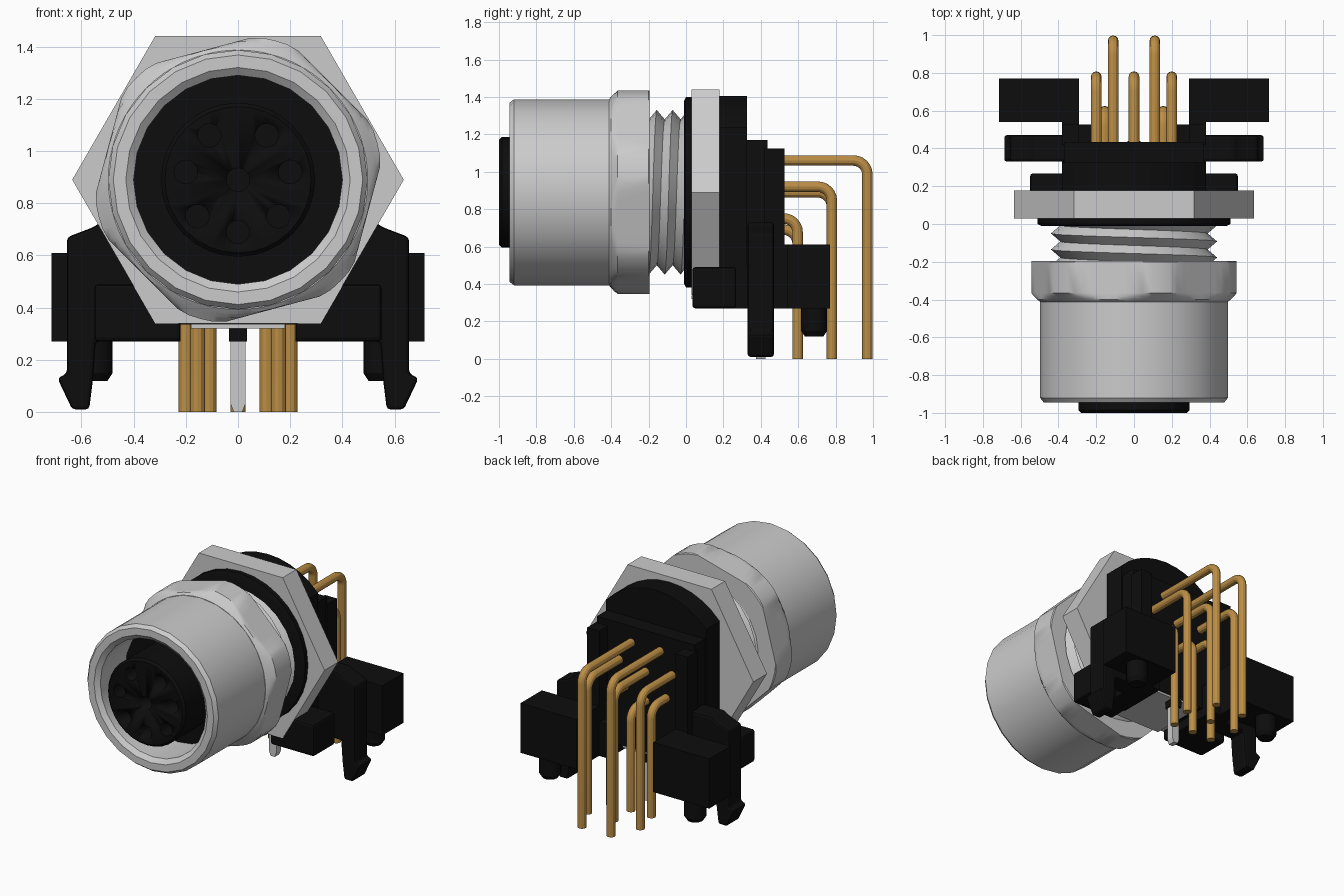
import bpy, bmesh, math
from mathutils import Vector

if "Cube" in bpy.data.objects:
    bpy.data.objects.remove(bpy.data.objects["Cube"])

CZ = 0.89  # height of the connector axis


def material(name, rgb):
    m = bpy.data.materials.new(name)
    m.diffuse_color = (*rgb, 1)
    m.use_nodes = True
    m.node_tree.nodes["Principled BSDF"].inputs["Base Color"].default_value = m.diffuse_color
    return m


SILVER = material("silver metal", (0.60, 0.60, 0.60))
BLACK = material("black plastic", (0.004, 0.004, 0.004))
GOLD = material("gold contact", (0.50, 0.27, 0.06))


def finish(bm, name, mat, smooth=True):
    bmesh.ops.remove_doubles(bm, verts=bm.verts, dist=1e-5)
    bmesh.ops.recalc_face_normals(bm, faces=bm.faces)
    me = bpy.data.meshes.new(name)
    bm.to_mesh(me)
    bm.free()
    me.materials.append(mat)
    if smooth:
        me.shade_smooth()
        me.set_sharp_from_angle(angle=math.radians(28))
    ob = bpy.data.objects.new(name, me)
    bpy.context.collection.objects.link(ob)
    return ob


def skin(rows, name, mat, wrap=False, smooth=True):
    """Skin closed rings of points; wrap joins the last ring to the first."""
    bm = bmesh.new()
    vs = [[bm.verts.new(p) for p in row] for row in rows]
    n = len(rows[0])
    pairs = list(zip(vs, vs[1:])) + ([(vs[-1], vs[0])] if wrap else [])
    for a, b in pairs:
        for j in range(n):
            k = (j + 1) % n
            bm.faces.new((a[j], a[k], b[k], b[j]))
    if not wrap:
        bm.faces.new(vs[0])
        bm.faces.new(vs[-1])
    return finish(bm, name, mat, smooth)


def ring(y, radius, n, x=0, z=CZ):
    """Ring about the y axis; radius may be a function of the angle."""
    f = radius if callable(radius) else (lambda a: radius)
    angs = [2 * math.pi * i / n for i in range(n)]
    return [(x + f(a) * math.cos(a), y, z + f(a) * math.sin(a)) for a in angs]


def lathe(profile, name, mat, n=24, wrap=False, x=0, z=CZ):
    return skin([ring(y, r, n, x, z) for y, r in profile], name, mat, wrap)


def prism(poly, y0, y1, name, mat, bevel=0.0):
    """Extrude an x/z outline along y."""
    bm = bmesh.new()
    f = bm.faces.new([bm.verts.new((x, y0, z)) for x, z in poly])
    ext = bmesh.ops.extrude_face_region(bm, geom=[f])["geom"]
    for v in ext:
        if isinstance(v, bmesh.types.BMVert):
            v.co.y = y1
    if bevel:
        bmesh.ops.bevel(bm, geom=bm.edges[:], offset=bevel, segments=2,
                        profile=0.5, affect='EDGES', clamp_overlap=True)
    return finish(bm, name, mat, smooth=False)


def box(x0, x1, y0, y1, z0, z1, name, mat, bevel=0.0):
    return prism([(x0, z0), (x1, z0), (x1, z1), (x0, z1)], y0, y1, name, mat, bevel)


# Threaded-on sleeve at the front
lathe([(-.945, .43), (-.945, .478), (-.92, .497), (-.40, .497), (-.40, .40), (-.92, .40)],
      "front_sleeve", SILVER, wrap=True)


# Hex nut: hexagon cut by a cylinder, chamfered in front
def hex_radius(cap):
    def f(a):
        d = (math.degrees(a) - 45 + 30) % 60 - 30
        return min(cap, .513 / math.cos(math.radians(d)))
    return f


skin([ring(y, hex_radius(c), 72) for y, c in
      [(-.412, .497), (-.40, .512), (-.383, .53), (-.365, .552), (-.20, .552), (-.195, .545)]],
     "coupling_nut", SILVER)

# Helical thread
N, PITCH = 24, .085
bm = bmesh.new()
grid = []
for k in range(-4, 8):
    row = []
    for j in range(N + 1):
        a = 2 * math.pi * j / N
        y = min(max(-.22 + PITCH * (k / 2 + j / N), -.22), .01)
        r = .44 if k % 2 else .39
        row.append(bm.verts.new((r * math.cos(a), y, CZ + r * math.sin(a))))
    grid.append(row)
for lo, hi in zip(grid, grid[1:]):
    for j in range(N):
        bm.faces.new((lo[j], lo[j + 1], hi[j + 1], hi[j]))
bmesh.ops.dissolve_degenerate(bm, dist=1e-5, edges=bm.edges)
finish(bm, "thread", SILVER)

# Seal ring and hexagonal panel nut
lathe([(-.01, .49), (.0, .51), (.04, .51)], "seal_ring", BLACK, 32)
skin([ring(y, .635, 6) for y in (.03, .178)], "panel_nut", SILVER, smooth=False)

# Socket insert with contact holes
insert = lathe([(-1, .001), (-1, .28), (-.985, .295), (-.65, .295), (-.65, .402),
                (-.45, .402), (-.45, .001)], "socket_insert", BLACK, 32)
contacts = [(.11, 1.06, .97), (-.11, 1.06, .97), (.2, .92, .78), (-.2, .92, .78),
            (0, CZ, .78), (.155, .75, .597), (-.155, .75, .597), (0, .69, .597)]
for x, z, _ in contacts:
    cutter = lathe([(-1.05, .045), (-.9, .045)], "hole_cutter", BLACK, 16, x=x, z=z)
    cutter.hide_render = True
    mod = insert.modifiers.new("hole", 'BOOLEAN')
    mod.operation = 'DIFFERENCE'
    mod.solver = 'EXACT'
    mod.object = cutter
    bpy.context.view_layer.objects.active = insert
    bpy.ops.object.modifier_apply(modifier=mod.name)
    bpy.data.objects.remove(cutter)

# Bent gold pins
R = .075
for i, (x, z, yb) in enumerate(contacts):
    path = [(x, .38, z)]
    for s in range(7):
        a = math.pi / 2 * s / 6
        path.append((x, yb - R + R * math.sin(a), z - R + R * math.cos(a)))
    path.append((x, yb, 0))
    rows = []
    for p, q in enumerate(path):
        t = (Vector(path[min(p + 1, len(path) - 1)]) - Vector(path[max(p - 1, 0)]))
        t = Vector((0, 1, 0)) if p <= 1 else Vector((0, 0, -1)) if p >= 7 else t.normalized()
        side, up = Vector((1, 0, 0)), t.cross(Vector((1, 0, 0)))
        rows.append([Vector(q) + .028 * (side * math.cos(b) + up * math.sin(b))
                     for b in [2 * math.pi * c / 12 for c in range(12)]])
    skin(rows, f"contact_pin_{i + 1}", GOLD)

# Arched housing behind the panel nut
W = .38
a0 = math.acos(W / .515)
arch = [(.515 * math.cos(a), CZ + .515 * math.sin(a))
        for a in [a0 + (math.pi - 2 * a0) * i / 10 for i in range(11)]]
prism([(W, .335)] + arch + [(-W, .335)], .17, .325, "arched_housing", BLACK)
box(-.37, .37, .30, .435, .335, 1.17, "rear_housing", BLACK)

for s, tag in ((1, "right"), (-1, "left")):
    # Side walls, front feet and rear wings
    box(s * .29, s * .38, .42, .527, .27, 1.125, f"{tag}_rear_wall", BLACK)
    box(s * .22, s * .38, .17, .527, .27, .50, f"{tag}_lower_wall", BLACK)
    box(s * .22, s * .55, .034, .268, .27, .49, f"{tag}_front_foot", BLACK, .015)
    box(s * .29, s * .715, .54, .77, .27, .61, f"{tag}_wing", BLACK)
    box(s * .29, s * .38, .50, .56, .27, .61, f"{tag}_wing_web", BLACK)
    # Snap hook arm
    hook = [(.36, .27), (.545, .27), (.555, .13), (.57, .01), (.635, .01), (.692, .13),
            (.655, .148), (.655, .67), (.55, .71), (.525, .73), (.36, .73)]
    prism([(s * x, z) for x, z in hook], .33, .47, f"{tag}_snap_hook", BLACK, .014)
    # Locating peg
    rows = []
    for z, r in ((.30, .07), (.15, .07), (.12, .05)):
        rows.append([(s * .55 + r * math.cos(a), .685 + r * math.sin(a), z)
                     for a in [2 * math.pi * i / 16 for i in range(16)]])
    skin(rows, f"{tag}_peg", BLACK)

# Ground plate with its pin and plastic collar
box(-.18, .18, .03, .43, .32, .337, "ground_plate", SILVER)
box(-.035, .035, .36, .44, .27, .325, "pin_collar", BLACK)
prism([(-.028, .32), (-.028, .03), (-.016, 0), (.016, 0), (.028, .03), (.028, .32)],
      .375, .425, "ground_pin", SILVER)
